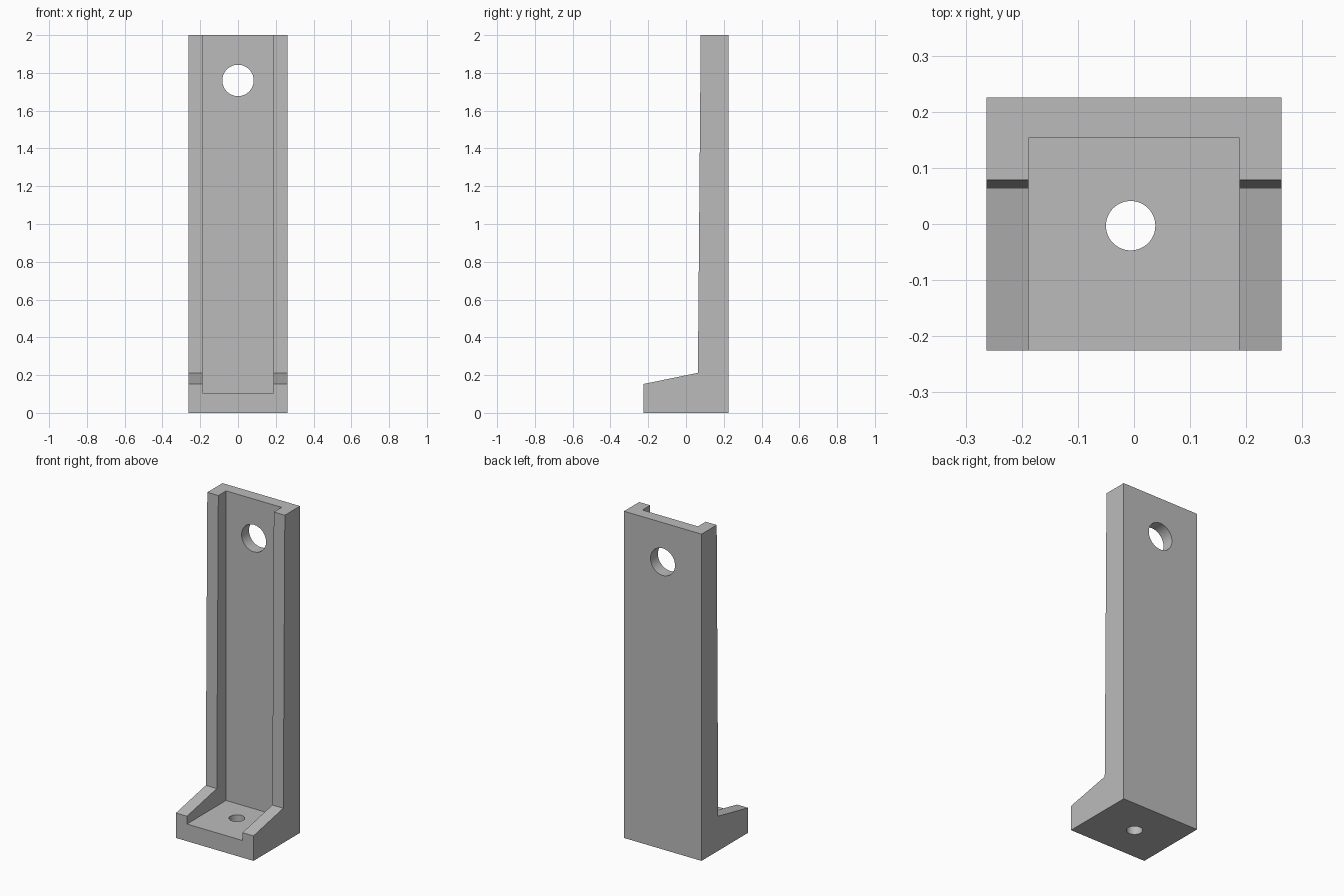
import bpy
import bmesh
from math import radians

if "Cube" in bpy.data.objects:
    bpy.data.objects.remove(bpy.data.objects["Cube"], do_unlink=True)

HALF_W, HALF_D, HEIGHT = 0.2625, 0.225, 2.0
INNER_W, FLOOR, WALL_Y = 0.188, 0.105, 0.153

grey = bpy.data.materials.new("plain grey")
grey.use_nodes = True
grey.diffuse_color = (0.5, 0.5, 0.5, 1)
grey.node_tree.nodes["Principled BSDF"].inputs["Base Color"].default_value = (0.5, 0.5, 0.5, 1)


def extrude_profile(name, profile, half_width):
    """Extrude a (y, z) outline along x, centred on x = 0."""
    bm = bmesh.new()
    face = bm.faces.new([bm.verts.new((-half_width, y, z)) for y, z in profile])
    new = bmesh.ops.extrude_face_region(bm, geom=[face])["geom"]
    verts = [v for v in new if isinstance(v, bmesh.types.BMVert)]
    bmesh.ops.translate(bm, verts=verts, vec=(2 * half_width, 0, 0))
    bmesh.ops.recalc_face_normals(bm, faces=bm.faces)
    mesh = bpy.data.meshes.new(name)
    bm.to_mesh(mesh)
    bm.free()
    mesh.materials.append(grey)
    obj = bpy.data.objects.new(name, mesh)
    bpy.context.collection.objects.link(obj)
    return obj


def drill(name, radius, depth, location, tilt=0):
    bpy.ops.mesh.primitive_cylinder_add(vertices=64, radius=radius, depth=depth,
                                        location=location, rotation=(tilt, 0, 0))
    obj = bpy.context.object
    obj.name = name
    obj.data.materials.append(grey)
    return obj


def cut(target, cutter):
    cutter.hide_render = True
    mod = target.modifiers.new(cutter.name, 'BOOLEAN')
    mod.operation = 'DIFFERENCE'
    mod.solver = 'EXACT'
    mod.object = cutter
    bpy.context.view_layer.objects.active = target
    bpy.ops.object.modifier_apply(modifier=mod.name)
    bpy.data.objects.remove(cutter, do_unlink=True)


# L-shaped body with sloped foot and slightly tapered upright
bracket = extrude_profile("angle_bracket", [
    (-HALF_D, 0), (HALF_D, 0), (HALF_D, HEIGHT),
    (0.078, HEIGHT), (0.063, 0.212), (-HALF_D, 0.153)], HALF_W)

# Channel between the two side flanges, open at the front and top
cut(bracket, extrude_profile("channel_cutter", [
    (-0.5, FLOOR), (WALL_Y, FLOOR), (WALL_Y, 2.5), (-0.5, 2.5)], INNER_W))

# Mounting holes in the back wall and the foot
cut(bracket, drill("wall_hole_cutter", 0.083, 0.3, (0, 0.19, 1.76), radians(90)))
cut(bracket, drill("foot_hole_cutter", 0.044, 0.4, (-0.006, -0.003, 0.05)))

# Smooth hole walls, sharp edges elsewhere
bpy.ops.object.select_all(action='DESELECT')
bracket.select_set(True)
bpy.context.view_layer.objects.active = bracket
bpy.ops.object.shade_smooth_by_angle(angle=radians(30))
